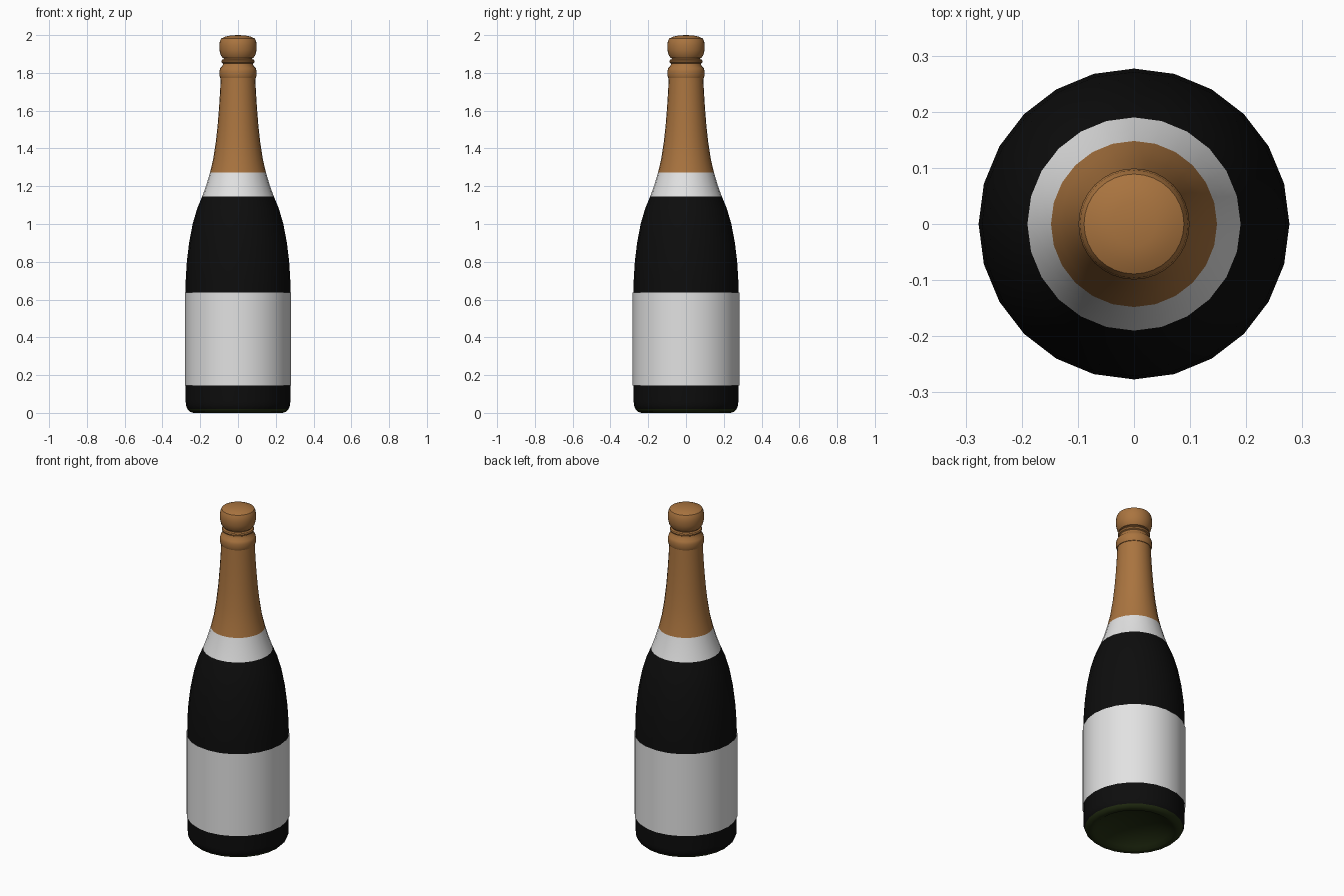
import bpy
import bmesh
from math import cos, sin, pi, radians

cube = bpy.data.objects.get("Cube")
if cube:
    bpy.data.objects.remove(cube, do_unlink=True)


def material(name, r, g, b):
    mat = bpy.data.materials.new(name)
    mat.use_nodes = True
    mat.diffuse_color = (r, g, b, 1)
    bsdf = mat.node_tree.nodes["Principled BSDF"]
    bsdf.inputs["Base Color"].default_value = (r, g, b, 1)
    bsdf.inputs["Roughness"].default_value = 0.6
    return mat


black = material("black glass", 0.004, 0.004, 0.004)
green = material("dark green glass", 0.017, 0.027, 0.006)
white = material("white paper", 0.76, 0.76, 0.76)
copper = material("copper foil", 0.40, 0.175, 0.05)


def lathe(name, profile, mats, sides=24, rule=None):
    """Spin (radius, height) points around z; radius 0 closes to a pole."""
    bm = bmesh.new()
    rings = []
    for r, z in profile:
        if r == 0:
            rings.append([bm.verts.new((0, 0, z))] * sides)
        else:
            angles = [2 * pi * i / sides for i in range(sides)]
            rings.append([bm.verts.new((r * cos(a), r * sin(a), z)) for a in angles])
    for k, (low, high) in enumerate(zip(rings, rings[1:])):
        for i in range(sides):
            j = (i + 1) % sides
            corners = list(dict.fromkeys((low[i], low[j], high[j], high[i])))
            face = bm.faces.new(corners)
            if rule:
                face.material_index = rule(k, face.calc_center_median().z)
    mesh = bpy.data.meshes.new(name)
    bm.to_mesh(mesh)
    bm.free()
    for mat in mats:
        mesh.materials.append(mat)
    obj = bpy.data.objects.new(name, mesh)
    bpy.context.collection.objects.link(obj)
    bpy.ops.object.select_all(action="DESELECT")
    obj.select_set(True)
    bpy.context.view_layer.objects.active = obj
    bpy.ops.object.shade_smooth_by_angle(angle=radians(35))
    return obj


# Hollow green base, rounded heel and straight body up to the shoulder
base = [(0, 0.07), (0.08, 0.064), (0.15, 0.045), (0.2, 0.018), (0.22, 0.004),
        (0.235, 0), (0.254, 0.006), (0.268, 0.02)]
body = [(0.275, 0.04), (0.277, 0.06), (0.277, 0.7), (0.271, 0.8), (0.259, 0.9),
        (0.240, 1.0), (0.217, 1.08), (0.19, 1.145)]
lathe("bottle_body", base + body, [black, green],
      rule=lambda k, z: 1 if k < len(base) - 1 else 0)

# Paper collar on the shoulder, then foil around the neck
lathe("neck_collar", [(0.19, 1.145), (0.168, 1.205), (0.148, 1.273)], [white])
lathe("neck_foil", [(0.148, 1.273), (0.132, 1.34), (0.118, 1.43), (0.108, 1.52),
                    (0.1, 1.62), (0.095, 1.7), (0.091, 1.78)], [copper])

# Rounded lip ring with a narrow groove and wire bead above it
lathe("lip_ring", [(0.088, 1.772), (0.094, 1.774), (0.098, 1.785), (0.098, 1.81),
                   (0.094, 1.825), (0.082, 1.837), (0.079, 1.85), (0.086, 1.854),
                   (0.088, 1.862), (0.085, 1.869), (0.076, 1.873), (0.074, 1.885)],
      [copper], sides=32)

# Mushroom cork
lathe("cork", [(0.07, 1.876), (0.082, 1.88), (0.092, 1.895), (0.098, 1.92),
               (0.099, 1.945), (0.096, 1.968), (0.089, 1.982), (0.07, 1.991),
               (0.04, 1.998), (0, 2.0)], [copper], sides=32)

# Wrapped paper label
label = lathe("front_label", [(0.28, 0.145), (0.28, 0.637)], [white])
label.scale.y = 1.008
